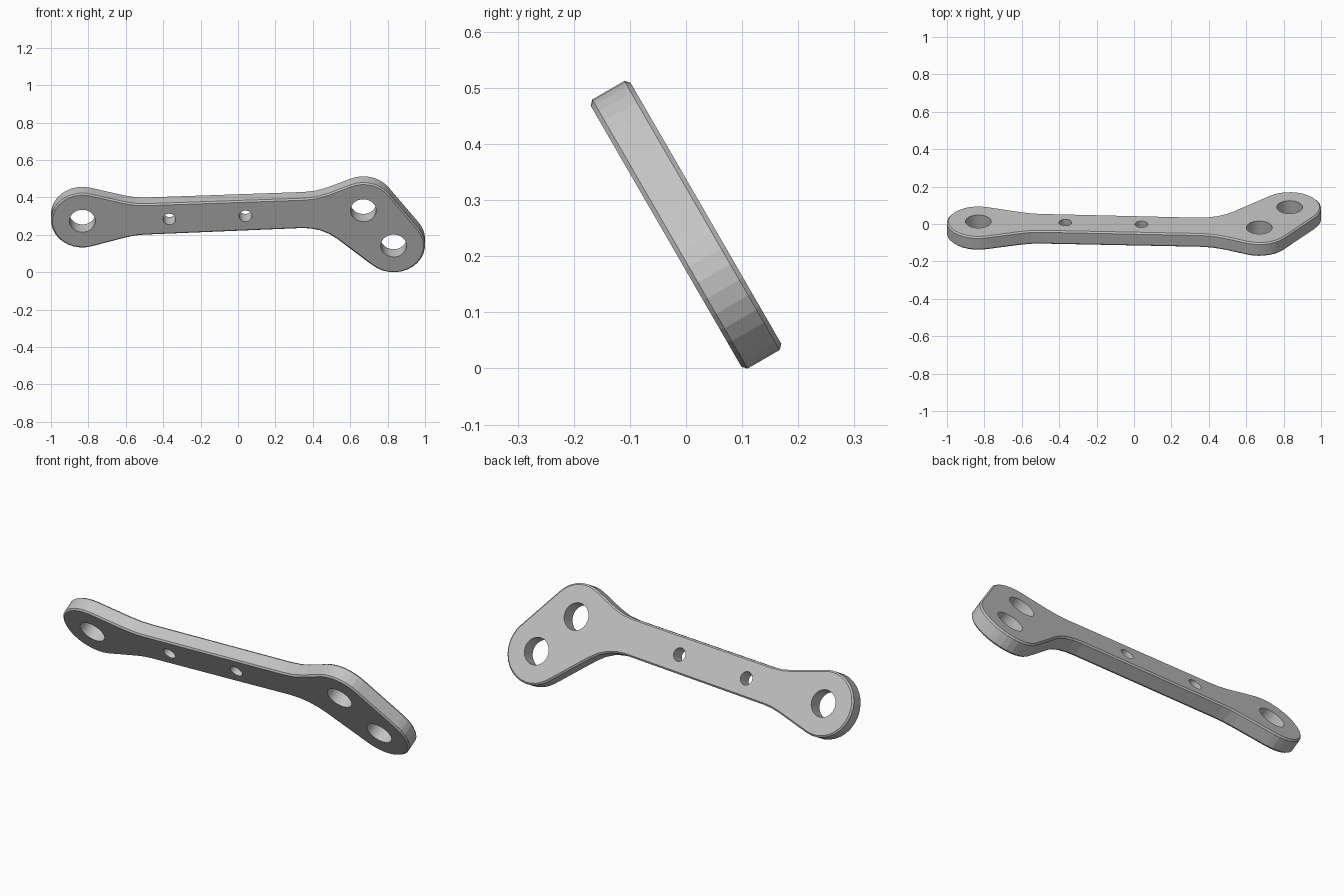
import bpy, bmesh, math
from mathutils import Vector, Matrix

if "Cube" in bpy.data.objects:
    bpy.data.objects.remove(bpy.data.objects["Cube"])

TILT = math.radians(30)
HALF, CHAMFER = 0.041, 0.008      # half thickness, edge chamfer
R = 0.168                         # lobe radius
LEFT, LOWER, UPPER = Vector((-0.832, 0.268)), Vector((0.832, 0.115)), Vector((0.67, 0.333))
HOLES = [(LEFT, 0.069), (LOWER, 0.069), (UPPER, 0.069),
         (Vector((-0.367, 0.279)), 0.034), (Vector((0.04, 0.298)), 0.034)]
STEP = math.tau / 32


def arc(centre, r, a, b):
    """Points on an arc from angle a to angle b."""
    n = max(2, round(abs(b - a) / STEP))
    return [centre + r * Vector((math.cos(t), math.sin(t)))
            for t in (a + (b - a) * i / n for i in range(n + 1))]


def tangent(centre, point, side):
    """Angle where a line from the point touches the lobe."""
    d = point - centre
    return math.atan2(d.y, d.x) + side * math.acos(R / d.length)


def lobe_point(centre, angle):
    return centre + R * Vector((math.cos(angle), math.sin(angle)))


def fillet(before, corner, after, r):
    """Rounded inside corner of the outline."""
    p, q = (before - corner).normalized(), (after - corner).normalized()
    half = p.angle(q) / 2
    centre = corner + (p + q).normalized() * r / math.sin(half)
    start = corner + p * r / math.tan(half) - centre
    end = corner + q * r / math.tan(half) - centre
    a = math.atan2(start.y, start.x)
    turn = math.remainder(math.atan2(end.y, end.x) - a, math.tau)
    return arc(centre, r, a, a + turn)


# Corners where the straight bar meets the lobes
bl, br = Vector((-0.55, 0.177)), Vector((0.447, 0.225))
tl, tr = Vector((-0.55, 0.368)), Vector((0.42, 0.407))
a_top, a_bot = tangent(LEFT, tl, 1), tangent(LEFT, bl, -1) + math.tau
a_low, a_up = tangent(LOWER, br, 1), tangent(UPPER, tr, -1)
link = UPPER - LOWER
a_side = math.atan2(-link.x, link.y)
a_flat = math.atan2(link.y, link.x) - math.pi / 2


def after(angle, start):
    """Same angle, wrapped to lie just past the start."""
    return start + (angle - start) % math.tau


outline = arc(LEFT, R, a_top, after(a_bot, a_top))
outline += fillet(lobe_point(LEFT, a_bot), bl, br, 0.4)
outline += fillet(bl, br, lobe_point(LOWER, a_low), 0.27)
outline += arc(LOWER, R, a_low, after(a_flat, a_low))
outline += arc(UPPER, R, a_flat, after(a_up, a_flat))
outline += fillet(lobe_point(UPPER, a_up), tr, tl, 0.35)
outline += fillet(tr, tl, lobe_point(LEFT, a_top), 0.4)


def inset(points, d):
    """Counterclockwise loop moved inwards."""
    result = []
    for i, p in enumerate(points):
        t = (points[(i + 1) % len(points)] - points[i - 1]).normalized()
        result.append(p + d * Vector((-t.y, t.x)))
    return result


bm = bmesh.new()


def ring(points, z):
    verts = [bm.verts.new((p.x, p.y, z)) for p in points]
    return verts


def wall(lower, upper):
    n = len(lower)
    for i in range(n):
        j = (i + 1) % n
        bm.faces.new((lower[i], lower[j], upper[j], upper[i]))


# Rim with chamfered edges
inner = inset(outline, CHAMFER)
rings = [ring(inner, -HALF), ring(outline, -HALF + CHAMFER),
         ring(outline, HALF - CHAMFER), ring(inner, HALF)]
for low, high in zip(rings, rings[1:]):
    wall(low, high)

# Through holes
for centre, r in HOLES:
    circle = arc(centre, r, 0, math.tau)[:-1]
    wall(ring(circle, -HALF), ring(circle, HALF))

# Front and back faces around the holes
for z in (-HALF, HALF):
    edges = [e for e in bm.edges if e.is_boundary and all(abs(v.co.z - z) < 1e-5 for v in e.verts)]
    bmesh.ops.triangle_fill(bm, use_beauty=True, edges=edges, normal=(0, 0, math.copysign(1, z)))

# Lean the plate forward
c, s = math.cos(TILT), math.sin(TILT)
lean = Matrix(((1, 0, 0), (0, -s, c), (0, c, s)))
for v in bm.verts:
    v.co = lean @ v.co
low_z = min(v.co.z for v in bm.verts)
ys = [v.co.y for v in bm.verts]
bmesh.ops.translate(bm, verts=bm.verts, vec=(0, -(min(ys) + max(ys)) / 2, -low_z))
bmesh.ops.recalc_face_normals(bm, faces=bm.faces)

mesh = bpy.data.meshes.new("link_plate")
bm.to_mesh(mesh)
bm.free()
plate = bpy.data.objects.new("link_plate", mesh)
bpy.context.collection.objects.link(plate)

grey = bpy.data.materials.new("light_grey")
grey.use_nodes = True
colour = (0.55, 0.55, 0.55, 1)
grey.diffuse_color = colour
grey.node_tree.nodes["Principled BSDF"].inputs["Base Color"].default_value = colour
mesh.materials.append(grey)
